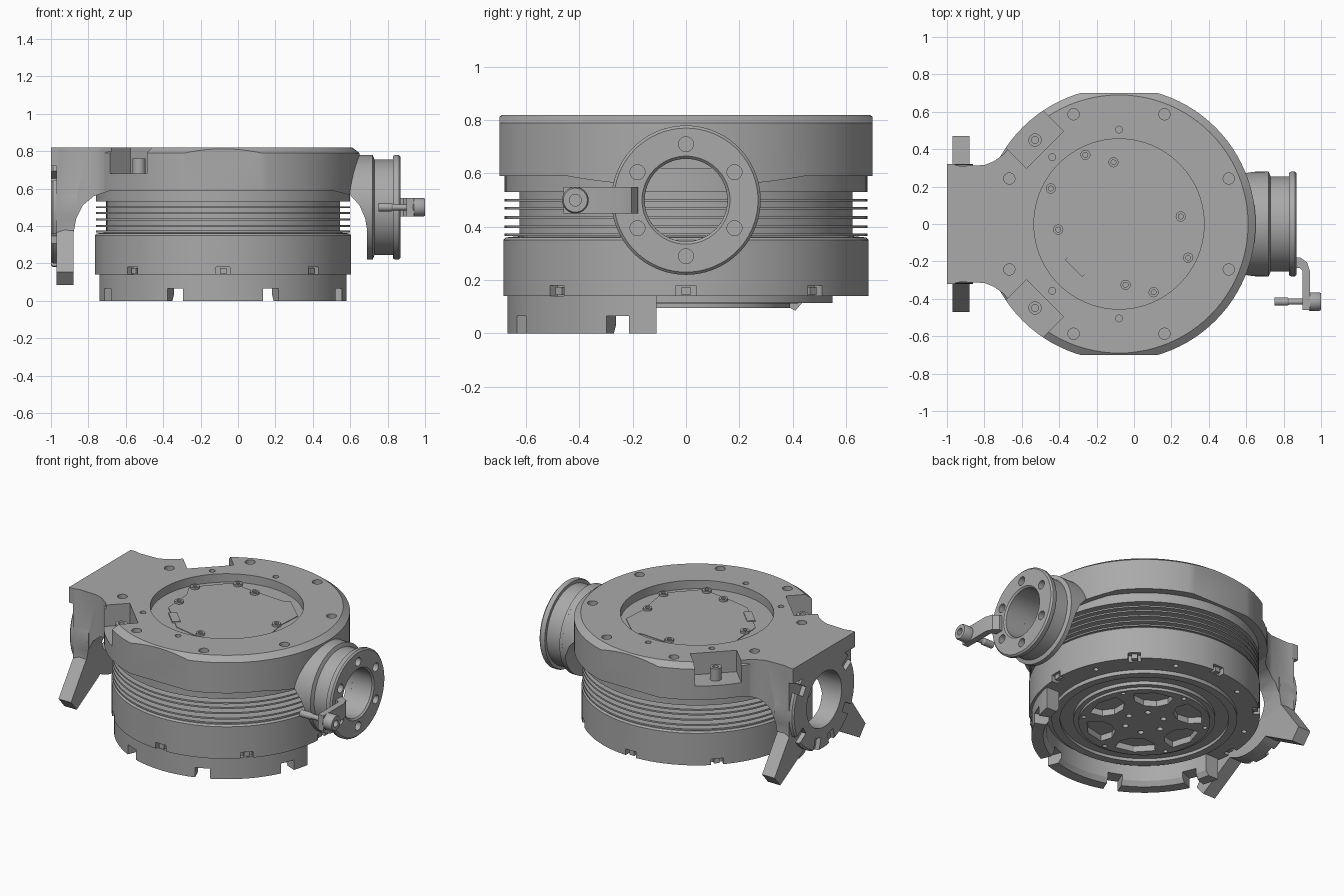
import bpy, bmesh, math
from mathutils import Matrix, Vector

old = bpy.data.objects.get("Cube")
if old:
    bpy.data.objects.remove(old, do_unlink=True)

CX = -0.08   # axis of the round body
AZ = 0.5     # height of the side port axis

metal = bpy.data.materials.new("grey metal")
metal.use_nodes = True
metal.diffuse_color = (0.40, 0.40, 0.40, 1)
for node in metal.node_tree.nodes:
    if node.type == 'BSDF_PRINCIPLED':
        node.inputs["Base Color"].default_value = metal.diffuse_color
        node.inputs["Roughness"].default_value = 0.6
parts = []


def finish(name, bm):
    bmesh.ops.recalc_face_normals(bm, faces=bm.faces[:])
    me = bpy.data.meshes.new(name)
    bm.to_mesh(me)
    bm.free()
    me.materials.append(metal)
    ob = bpy.data.objects.new(name, me)
    bpy.context.scene.collection.objects.link(ob)
    parts.append(ob)
    return ob


def lathe(name, profile, axis='z', at=(CX, 0, 0), steps=96):
    """Spin a closed (radius, height) profile round z or x."""
    bm = bmesh.new()
    vs = [bm.verts.new((r, 0, h)) for r, h in profile]
    es = [bm.edges.new((vs[i - 1], vs[i])) for i in range(len(vs))]
    bmesh.ops.spin(bm, geom=vs + es, cent=(0, 0, 0), axis=(0, 0, 1),
                   angle=math.tau, steps=steps)
    bmesh.ops.remove_doubles(bm, verts=bm.verts[:], dist=1e-5)
    bad = [e for e in bm.edges if not e.link_faces]
    bmesh.ops.delete(bm, geom=bad, context='EDGES')
    for v in bm.verts:
        x, y, z = v.co
        v.co = Vector((z, x, y) if axis == 'x' else (x, y, z)) + Vector(at)
    return finish(name, bm)


def rod(name, r, a, b, axis='z', at=(CX, 0, 0), steps=24):
    return lathe(name, [(0, a), (r, a), (r, b), (0, b)], axis, at, steps)


def prism(name, pts, plane, a, b):
    """Extrude a flat outline from a to b across its plane."""
    place = {'xy': lambda u, v, w: (u, v, w), 'xz': lambda u, v, w: (u, w, v),
             'yz': lambda u, v, w: (w, u, v)}[plane]
    bm = bmesh.new()
    low = [bm.verts.new(place(u, v, a)) for u, v in pts]
    high = [bm.verts.new(place(u, v, b)) for u, v in pts]
    bm.faces.new(low)
    bm.faces.new(high)
    for i in range(len(pts)):
        bm.faces.new((low[i - 1], low[i], high[i], high[i - 1]))
    return finish(name, bm)


def radial(name, angle, r0, r1, width, a, b, plane='xy', centre=(CX, 0)):
    """Block lying along a spoke of a circle."""
    c, s = math.cos(angle), math.sin(angle)
    h = width / 2
    pts = [(centre[0] + r * c - t * s, centre[1] + r * s + t * c)
           for r, t in ((r0, -h), (r1, -h), (r1, h), (r0, h))]
    return prism(name, pts, plane, a, b)


def boolean(ob, others, op='DIFFERENCE'):
    for other in others:
        m = ob.modifiers.new("cut", 'BOOLEAN')
        m.operation, m.object, m.solver = op, other, 'EXACT'
    bpy.context.view_layer.update()
    dg = bpy.context.evaluated_depsgraph_get()
    me = bpy.data.meshes.new_from_object(ob.evaluated_get(dg))
    ob.modifiers.clear()
    ob.data = me
    for other in others:
        parts.remove(other)
        bpy.data.objects.remove(other, do_unlink=True)


def spot(r, angle, c=(CX, 0)):
    return c[0] + r * math.cos(angle), c[1] + r * math.sin(angle)


def ring_angles(n, start=0.0):
    return [math.radians(start) + math.tau * k / n for k in range(n)]


def box(name, x0, x1, y0, y1, z0, z1):
    return prism(name, [(x0, y0), (x1, y0), (x1, y1), (x0, y1)], 'xy', z0, z1)


# Finned body
profile = [(0, .14), (.685, .14), (.685, .35), (.675, .36)]
for z in (.37, .40, .435, .47, .50):
    profile += [(.625, z - .005), (.68, z - .005), (.68, z + .005), (.625, z + .005)]
profile += [(.625, .53), (.68, .53), (.68, .62), (0, .62)]
body = lathe("finned_body", profile)
cuts = [radial("notch", a, .645, .75, .075, .1, .18) for a in ring_angles(8)]
cuts += [rod("hole", .016, .1, .17, at=(*spot(.62, a), 0)) for a in ring_angles(8, 22.5)]
boolean(body, cuts)
for a in ring_angles(8):
    radial("notch_screw", a, .63, .675, .035, .145, .175)

# Lower half skirt
skirt = lathe("lower_skirt", [(.58, .03), (.60, 0), (.67, 0), (.67, .14), (.58, .14)])
cuts = [radial("slot", a, .55, .75, .09, -.1, .065) for a in ring_angles(8, 22.5)]
boolean(skirt, cuts + [box("half", -1, 1, -.11, 1, -.1, .3)])

# Underside rotor with wedge windows
rotor = lathe("bottom_rotor", [(0, .095), (.39, .095), (.39, .112), (.42, .112), (.42, .135),
                               (.50, .135), (.50, .115), (.55, .115), (.55, .145), (0, .145)])
cuts = []
for a in ring_angles(6):
    pts = [spot(.20, a - .2), spot(.26, a - .4), spot(.34, a - .36), spot(.355, a),
           spot(.34, a + .36), spot(.26, a + .4), spot(.20, a + .2)]
    cuts.append(prism("window", pts, 'xy', .05, .135))
    cuts.append(rod("hole", .018, .05, .12, at=(*spot(.12, a), 0)))
    cuts.append(rod("hole", .014, .05, .12, at=(*spot(.365, a + math.pi / 6), 0)))
boolean(rotor, cuts)

# Upper housing: disc, side arm, neck, round end plate and legs
housing = lathe("upper_housing", [(0, .35), (.73, .35), (.73, .79), (.69, .82), (0, .82)])
boolean(housing, [box("flats", -1, 1, -.70, .70, .3, .9)], 'INTERSECT')
side = [(-.97, .32), (-.93, .31), (-.80, .315), (-.75, .335), (-.70, .37), (-.65, .43), (-.3, .43)]
arm = prism("arm", side + [(x, -y) for x, y in reversed(side)], 'xy', .35, .82)
joined = [arm, rod("neck", .28, .3, .72, 'x', (0, 0, AZ), 64),
          rod("end_plate", .32, -.97, -.86, 'x', (0, 0, AZ), 64)]
for s in (1, -1):
    leg = [(.28, .42), (.47, .155), (.41, .085), (.14, .24)]
    joined.append(prism("leg", [(s * y, z) for y, z in leg], 'yz', -.97, -.88))
boolean(housing, joined, 'UNION')
# side silhouette with the curved underside
arch = [(-1.1, 0), (-.88, 0), (-.88, .36), (-.865, .44), (-.83, .51), (-.77, .56), (-.68, .59),
        (.50, .59), (.60, .565), (.65, .51), (.68, .44), (.69, .38), (.69, 0),
        (.9, 0), (.9, 1), (-1.1, 1)]
boolean(housing, [prism("arch", arch, 'xz', -1, 1)], 'INTERSECT')
cuts = [rod("recess", .455, .765, 1, steps=96),
        rod("port", .155, .55, 1, 'x', (0, 0, AZ), 64),
        rod("port", .18, -1.1, -.70, 'x', (0, 0, AZ), 64)]
cuts += [rod("hole", .03, .74, 1, at=(*spot(.635, a), 0)) for a in ring_angles(8, 22.5)]
cuts += [rod("hole", .018, .76, 1, at=(*spot(.505, math.radians(d)), 0)) for d in (90, 135, 225, 270)]
cuts += [radial("pocket", math.radians(d), .56, .95, .28, .68, 1) for d in (135, 225)]
boolean(housing, cuts)
for d in (135, 225):
    x, y = spot(.635, math.radians(d))
    lathe("pocket_screw", [(.018, .67), (.035, .67), (.035, .76), (.018, .76)], at=(x, y, 0), steps=24)

# Slotted ring on the arm end
ring = lathe("arm_ring", [(.18, -1), (.31, -1), (.32, -.99), (.32, -.96), (.18, -.96)],
             'x', (0, 0, AZ), 64)
boolean(ring, [radial("slot", math.radians(d), .24, .4, .06, -1.1, -.97, 'yz', (0, AZ))
               for d in (32, 148, 212, 328, 255, 285)])
box("arm_end_cap", -1, -.96, -.32, .32, .72, .82)

# Port flange with bolt holes
flange = lathe("port_flange", [(.155, .70), (.28, .70), (.28, .72), (.255, .73), (.255, .83),
                               (.275, .83), (.28, .84), (.28, .86), (.27, .87), (.165, .87),
                               (.155, .86)], 'x', (0, 0, AZ))
boolean(flange, [rod("hole", .028, .80, 1, 'x', (0, *spot(.21, a, (0, AZ))))
                 for a in ring_angles(6, 30)])

# Clamp lever and bolt beside the flange
clamp = [(.865, -.18), (.89, -.18), (.925, -.205), (.94, -.25), (.94, -.46), (.90, -.46),
         (.90, -.25), (.885, -.235), (.865, -.235)]
prism("clamp_lever", clamp, 'xy', AZ - .05, AZ + .05)
lathe("clamp_bolt", [(0, .75), (.022, .75), (.022, .82), (.016, .83), (.016, .90), (.05, .94),
                     (.05, .99), (.045, 1), (.022, 1), (.022, .97), (0, .97)],
      'x', (0, -.415, AZ), 32)

# Cover plate and screws in the top recess
cover = [(-.30, .38), (-.20, .36), (.08, .34), (.13, .36), (.28, .22), (.27, .06), (.31, -.20),
         (.14, -.38), (-.08, -.35), (-.22, -.32), (-.42, -.12), (-.43, .08), (-.48, .18)]
prism("cover_plate", cover, 'xy', .76, .769)
for x, y in ((-.26, .37), (-.11, .33), (-.445, .19), (-.405, -.03), (.25, .04),
             (.29, -.18), (.105, -.365), (-.045, -.325)):
    lathe("cover_screw", [(0, .76), (.027, .76), (.027, .782), (.013, .782), (.013, .772), (0, .772)],
          at=(x, y, 0), steps=20)
radial("cover_tab", math.radians(-45), -.065, .065, .05, .765, .774, centre=(-.305, -.22))

# Smooth shading with sharp edges kept
bpy.ops.object.select_all(action='DESELECT')
for ob in parts:
    ob.select_set(True)
bpy.context.view_layer.objects.active = housing
bpy.ops.object.shade_smooth_by_angle(angle=math.radians(30))
